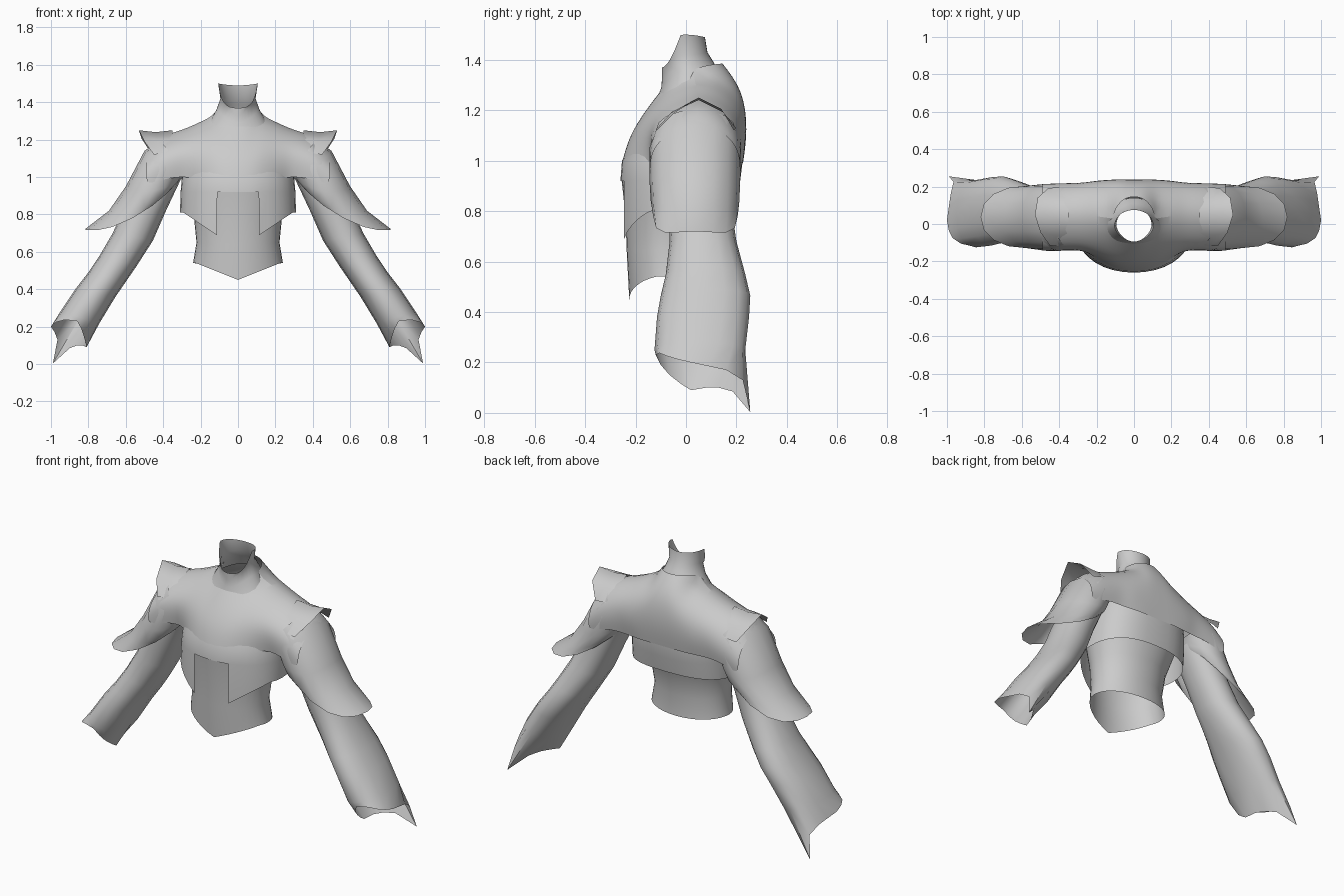
import bpy, bmesh, math
from mathutils import Vector

cloth = bpy.data.materials.new("grey_cloth")
cloth.diffuse_color = (0.6, 0.6, 0.6, 1)


def loft(name, rings, closed=True, mirror=False, keep=None, gap=-1, subdiv=0):
    """Skin a list of point rings; keep(centre) and gap leave openings."""
    bm = bmesh.new()
    rows = [[bm.verts.new(p) for p in r] for r in rings]
    n = len(rows[0])
    for a, b in zip(rows, rows[1:]):
        for i in range(n if closed else n - 1):
            if i == gap:
                continue
            j = (i + 1) % n
            f = bm.faces.new((a[i], a[j], b[j], b[i]))
            if keep and not keep(f.calc_center_median()):
                bm.faces.remove(f)
    bmesh.ops.remove_doubles(bm, verts=bm.verts, dist=0.0005)
    bmesh.ops.recalc_face_normals(bm, faces=bm.faces)
    me = bpy.data.meshes.new(name)
    bm.to_mesh(me)
    bm.free()
    ob = bpy.data.objects.new(name, me)
    bpy.context.collection.objects.link(ob)
    me.materials.append(cloth)
    bpy.ops.object.select_all(action='DESELECT')
    ob.select_set(True)
    bpy.context.view_layer.objects.active = ob
    bpy.ops.object.shade_smooth_by_angle(angle=math.radians(65))
    if mirror:
        ob.modifiers.new("mirror", 'MIRROR')
    if subdiv:
        ob.modifiers.new("smooth", 'SUBSURF').levels = subdiv
        ob.modifiers["smooth"].render_levels = subdiv
    return ob


def power(v, e):
    return math.copysign(abs(v) ** e, v)


def body_ring(hx, yf, yb, zf, zs, zb, ef=0.95, eb=0.8, n=36):
    """Ring around the trunk with front, side and back heights."""
    pts = []
    for i in range(n):
        t = 2 * math.pi * i / n
        e = eb if math.sin(t) > 0 else ef
        c, s = power(math.cos(t), e), power(math.sin(t), e)
        z = zs + ((zb if s > 0 else zf) - zs) * s * s
        pts.append(Vector((hx * c, (yf + yb) / 2 + s * (yb - yf) / 2, z)))
    return pts


def arm_ring(o, i, yf, yb, sag=0, n=16, e=0.9):
    """Ring around the arm from an outer and an inner (x, z) point."""
    pts = []
    for k in range(n):
        t = 2 * math.pi * k / n
        c, s = power(math.cos(t), e), power(math.sin(t), e)
        pts.append(Vector(((o[0] + i[0]) / 2 + c * (o[0] - i[0]) / 2,
                           (yf + yb) / 2 - s * (yb - yf) / 2,
                           (o[1] + i[1]) / 2 + c * (o[1] - i[1]) / 2 - sag * s * s)))
    return pts


# Shirt showing below the jacket, pointed at the front hem
shirt_hem = body_ring(0.24, -0.225, 0.10, 0.49, 0.54, 0.53, 1, 0.95)
for p in shirt_hem:
    if p.y < -0.06:
        p.z = min(0.45 + 0.4 * abs(p.x), 0.54)
loft("shirt", [shirt_hem,
               body_ring(0.222, -0.235, 0.095, 0.64, 0.65, 0.65, 1, 0.95),
               body_ring(0.235, -0.24, 0.12, 0.78, 0.78, 0.78, 1, 0.95),
               body_ring(0.275, -0.256, 0.18, 0.93, 0.93, 0.93, 1, 0.9)])

# Jacket body with pointed front hem and open centre front
hem = body_ring(0.31, -0.26, 0.2, 0.7, 0.81, 0.83)
for p in hem:
    if p.y < -0.06:
        p.z = min(0.68 + max(0, abs(p.x) - 0.1) * 0.68, 0.81)
loft("jacket_body", [
    hem,
    body_ring(0.307, -0.26, 0.215, 0.92, 0.92, 0.92),
    body_ring(0.30, -0.254, 0.225, 1.0, 1.0, 1.0),
    body_ring(0.28, -0.215, 0.22, 1.07, 1.08, 1.08)],
    keep=lambda c: not (c.z < 0.9 and abs(c.x) < 0.1 and c.y < 0))

# Jacket yoke: front (y, z) points up to the shoulder ridge, then down the back
yoke = {
    0: [(-.256, .99), (-.232, 1.08), (-.185, 1.17), (-.10, 1.28),
        (.15, 1.385), (.228, 1.28), (.245, 1.12), (.226, .99)],
    .07: [(-.25, .99), (-.228, 1.08), (-.178, 1.17), (-.085, 1.29),
          (.135, 1.385), (.228, 1.275), (.245, 1.12), (.226, .99)],
    .13: [(-.23, .99), (-.21, 1.09), (-.155, 1.2), (.03, 1.372),
          (.03, 1.372), (.22, 1.265), (.243, 1.12), (.226, .99)],
    .20: [(-.19, .99), (-.178, 1.09), (-.138, 1.2), (.045, 1.335),
          (.045, 1.335), (.21, 1.235), (.24, 1.1), (.22, .99)],
    .27: [(-.13, 1.0), (-.148, 1.09), (-.125, 1.19), (.05, 1.293),
          (.05, 1.293), (.20, 1.21), (.228, 1.1), (.21, .99)],
    .34: [(-.135, 1.0), (-.145, 1.08), (-.12, 1.17), (.05, 1.27),
          (.05, 1.27), (.19, 1.19), (.225, 1.08), (.212, .99)],
    .43: [(-.142, .98), (-.145, 1.06), (-.115, 1.14), (.05, 1.24),
          (.05, 1.24), (.185, 1.15), (.222, 1.05), (.212, .97)],
    .49: [(-.142, .96), (-.14, 1.02), (-.105, 1.09), (.05, 1.165),
          (.05, 1.165), (.175, 1.10), (.215, 1.02), (.212, .95)]}
loft("jacket_yoke", [[(x, y, z) for y, z in col] for x, col in yoke.items()],
     closed=False, mirror=True, gap=3, subdiv=2)

# Standing collar, dipping to a point at the front
rim = body_ring(0.106, -0.095, 0.075, 1.37, 1.5, 1.49, 1.15, 1)
for p in rim:
    if p.y < -0.022:
        p.z = 1.37 + 0.13 * ((p.y + 0.095) / 0.073) ** 1.7
loft("collar", [body_ring(0.15, -0.125, 0.14, 1.22, 1.30, 1.33, 1, 1),
                body_ring(0.115, -0.098, 0.11, 1.29, 1.36, 1.39, 1.1, 1),
                body_ring(0.094, -0.095, 0.085, 1.33, 1.42, 1.43, 1.15, 1), rim])

# Wide cape sleeves ending in an outer point
loft("cape_sleeve", [arm_ring((0.42, 1.20), (0.28, 1.03), -0.12, 0.20),
                     arm_ring((0.50, 1.14), (0.295, 1.02), -0.145, 0.217, 0.03),
                     arm_ring((0.60, 0.95), (0.305, 1.0), -0.145, 0.215, 0.05),
                     arm_ring((0.69, 0.82), (0.308, 0.995), -0.14, 0.212, 0.065),
                     arm_ring((0.82, 0.72), (0.31, 0.99), -0.13, 0.205, 0.075)],
     mirror=True)

# Flared shoulder caps
loft("shoulder_cap", [
    [(0.35, -0.105, 1.13), (0.35, -0.05, 1.20), (0.35, 0.05, 1.25),
     (0.35, 0.14, 1.20), (0.35, 0.19, 1.13)],
    [(0.41, -0.118, 1.125), (0.43, -0.06, 1.19), (0.44, 0.05, 1.24),
     (0.43, 0.15, 1.19), (0.41, 0.198, 1.13)],
    [(0.45, -0.115, 1.12), (0.50, -0.045, 1.19), (0.53, 0.05, 1.25),
     (0.515, 0.14, 1.205), (0.46, 0.19, 1.12)]], closed=False, mirror=True)

# Under sleeves, with a cuff drawn out to a point at the back
cuff = [(1.0, 0.02, 0.2), (0.99, -0.035, 0.213), (0.97, -0.075, 0.225),
        (0.925, -0.105, 0.237), (0.86, -0.12, 0.23), (0.838, -0.10, 0.19),
        (0.825, -0.065, 0.15), (0.815, -0.02, 0.115), (0.81, 0.02, 0.09),
        (0.83, 0.08, 0.10), (0.86, 0.13, 0.10), (0.90, 0.185, 0.085),
        (0.99, 0.255, 0.003), (0.965, 0.225, 0.13), (0.98, 0.16, 0.17),
        (0.99, 0.09, 0.185)]
loft("under_sleeve", [arm_ring((0.46, 1.10), (0.30, 1.0), -0.08, 0.17),
                      arm_ring((0.62, 0.81), (0.385, 0.82), -0.07, 0.18),
                      arm_ring((0.67, 0.70), (0.455, 0.66), -0.065, 0.20),
                      arm_ring((0.74, 0.58), (0.545, 0.52), -0.08, 0.235),
                      arm_ring((0.80, 0.49), (0.60, 0.44), -0.10, 0.255),
                      arm_ring((0.87, 0.40), (0.655, 0.36), -0.115, 0.25),
                      arm_ring((0.95, 0.28), (0.74, 0.22), -0.125, 0.235),
                      cuff], mirror=True)
